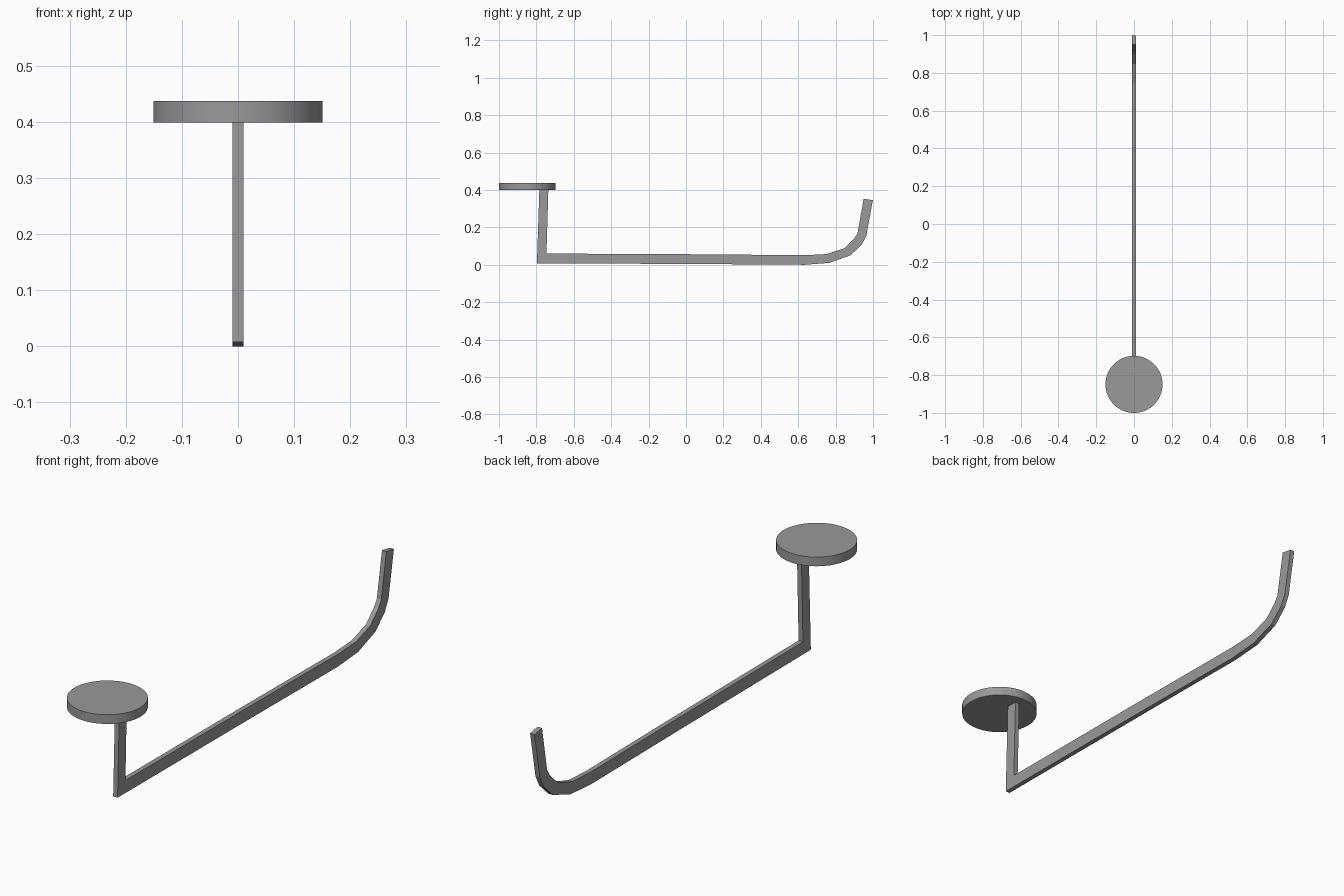
import bpy, bmesh

if "Cube" in bpy.data.objects:
    bpy.data.objects.remove(bpy.data.objects["Cube"])

HALF_WIDTH = 0.01

grey = bpy.data.materials.new("dark_grey")
grey.diffuse_color = (0.32, 0.32, 0.32, 1)
grey.use_nodes = True
grey.node_tree.nodes["Principled BSDF"].inputs["Base Color"].default_value = grey.diffuse_color

# Flat bent bar: side outline (y, z) extruded across x
outer = [(-0.784, 0.402), (-0.797, 0.008), (0.08, 0.004), (0.634, 0.0),
         (0.766, 0.010), (0.880, 0.051), (0.940, 0.108), (0.964, 0.155), (0.999, 0.345)]
inner = [(0.950, 0.353), (0.917, 0.168), (0.897, 0.137), (0.846, 0.088),
         (0.750, 0.057), (0.634, 0.051), (0.08, 0.056), (-0.746, 0.060), (-0.736, 0.402)]
bm = bmesh.new()
face = bm.faces.new([bm.verts.new((-HALF_WIDTH, y, z)) for y, z in outer + inner])
ext = bmesh.ops.extrude_face_region(bm, geom=[face], use_keep_orig=True)
bmesh.ops.translate(bm, vec=(2 * HALF_WIDTH, 0, 0),
                    verts=[g for g in ext["geom"] if isinstance(g, bmesh.types.BMVert)])
bmesh.ops.recalc_face_normals(bm, faces=bm.faces)
mesh = bpy.data.meshes.new("bent_bar")
bm.to_mesh(mesh)
bm.free()
bar = bpy.data.objects.new("bent_bar", mesh)
bpy.context.collection.objects.link(bar)
bar.data.materials.append(grey)

# Round disc on top of the short upright
bpy.ops.mesh.primitive_cylinder_add(vertices=64, radius=0.151, depth=0.038,
                                    location=(0, -0.849, 0.418))
disc = bpy.context.object
disc.name = "round_disc"
disc.data.materials.append(grey)
bpy.ops.object.shade_smooth_by_angle()
